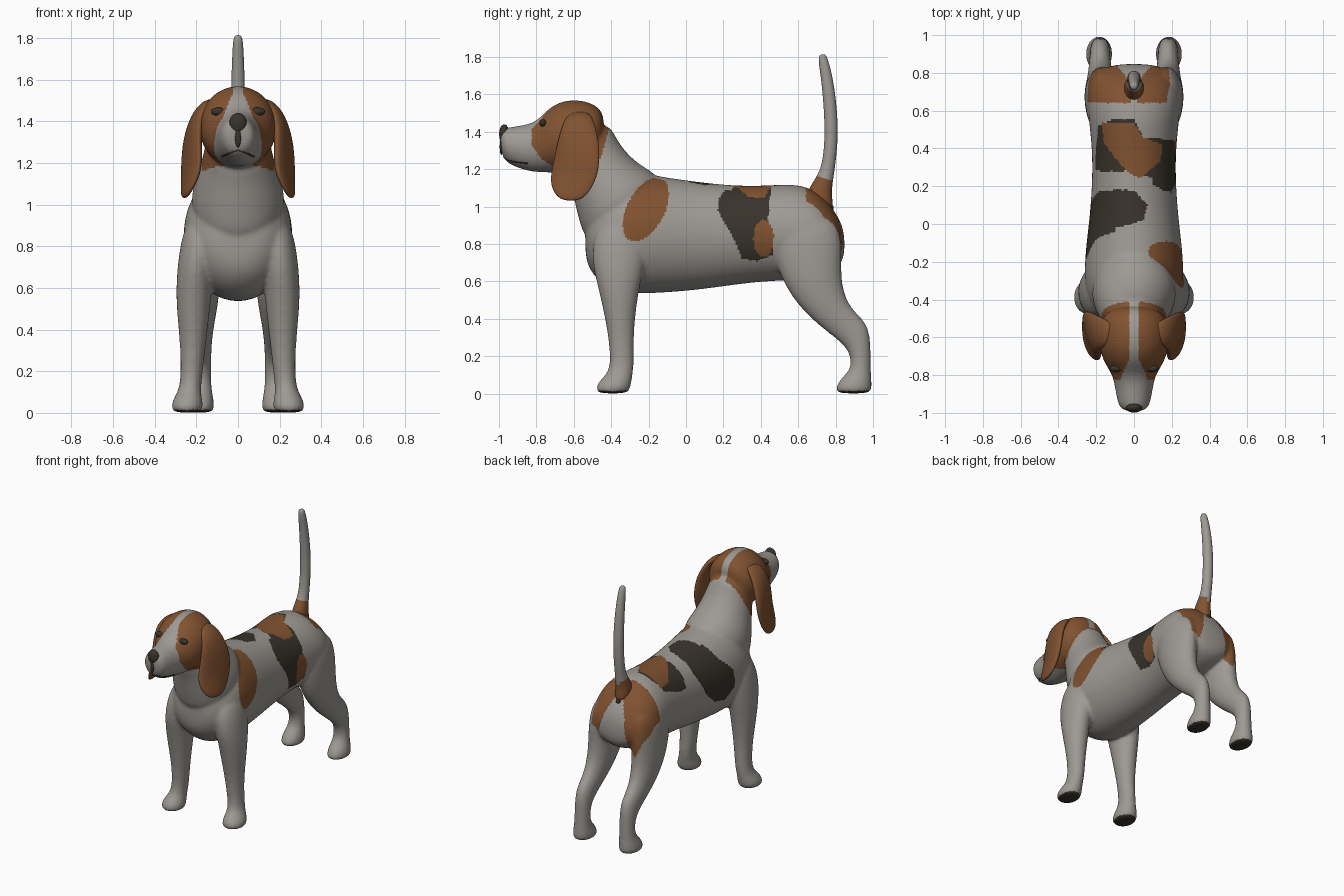
import bpy, bmesh, math
from mathutils import Vector
from mathutils.bvhtree import BVHTree


def material(name, rgb):
    m = bpy.data.materials.new(name)
    m.diffuse_color = (*rgb, 1)
    return m


WHITE = material("white_coat", (0.34, 0.32, 0.295))
BROWN = material("brown_coat", (0.22, 0.085, 0.03))
DARK = material("dark_coat", (0.04, 0.033, 0.024))


def loft(bm, rings, side=None, n=16):
    """Skin oval rings; each ring is (end point, opposite end point, half width)."""
    loops = []
    for p, q, w in rings:
        p, q = Vector(p), Vector(q)
        c, u = (p + q) / 2, (q - p) / 2
        s = Vector((1, 0, 0)) if side is None else Vector((-u.y, u.x, 0)).normalized()
        loops.append([bm.verts.new(c + u * math.cos(a) + s * w * math.sin(a))
                      for a in (2 * math.pi * i / n for i in range(n))])
    for a, b in zip(loops, loops[1:]):
        for i in range(n):
            bm.faces.new((a[i], a[(i + 1) % n], b[(i + 1) % n], b[i]))
    bm.faces.new(loops[0])
    bm.faces.new(loops[-1])


def finish(bm, name, mats, modifiers):
    bmesh.ops.recalc_face_normals(bm, faces=bm.faces)
    me = bpy.data.meshes.new(name)
    bm.to_mesh(me)
    bm.free()
    ob = bpy.data.objects.new(name, me)
    bpy.context.collection.objects.link(ob)
    for kind, settings in modifiers:
        mod = ob.modifiers.new(kind.lower(), kind)
        for k, v in settings.items():
            setattr(mod, k, v)
    final = bpy.data.meshes.new_from_object(ob.evaluated_get(bpy.context.evaluated_depsgraph_get()))
    ob.modifiers.clear()
    ob.data = final
    final.materials.clear()
    for m in mats:
        final.materials.append(m)
    for f in final.polygons:
        f.use_smooth = True
        f.material_index = 0
    return ob


def yz(rows, x=0.0):
    """Rings from (y1, z1, y2, z2, half width) rows in the plane at x."""
    return [((x, a, b), (x, c, d), w) for a, b, c, d, w in rows]


# Trunk: (y, bottom, top, half width)
trunk = [(-.54, .73, .90, .08), (-.51, .64, 1.02, .17), (-.42, .555, 1.12, .25), (-.30, .525, 1.2, .27),
         (-.15, .53, 1.17, .265), (.05, .545, 1.14, .238), (.25, .575, 1.118, .225), (.42, .595, 1.117, .228),
         (.58, .60, 1.13, .25), (.70, .62, 1.095, .25), (.80, .66, .98, .20), (.85, .72, .87, .12)]
neck = [(-.53, .76, -.08, 1.14, .24), (-.575, .92, -.22, 1.21, .225), (-.60, 1.03, -.31, 1.28, .19),
        (-.62, 1.12, -.38, 1.38, .165), (-.66, 1.20, -.42, 1.48, .15)]
head = [(-.988, 1.29, -.995, 1.40, .045), (-.97, 1.235, -.975, 1.425, .085), (-.88, 1.195, -.88, 1.435, .10),
        (-.80, 1.18, -.80, 1.455, .115), (-.76, 1.18, -.745, 1.52, .15), (-.69, 1.175, -.68, 1.565, .182),
        (-.60, 1.17, -.59, 1.58, .195), (-.52, 1.18, -.48, 1.555, .18), (-.46, 1.25, -.425, 1.48, .12)]
# Legs: (front y, z, back y, z, half width, centre x)
front_leg = [(-.46, .95, -.22, .95, .08, .17), (-.52, .75, -.20, .75, .09, .20), (-.475, .58, -.245, .58, .088, .213),
             (-.445, .45, -.265, .45, .077, .215), (-.415, .30, -.28, .30, .06, .217),
             (-.405, .15, -.275, .15, .052, .225), (-.43, .10, -.285, .10, .057, .235),
             (-.475, .06, -.29, .05, .076, .243), (-.485, .022, -.30, .022, .078, .245),
             (-.475, 0, -.31, 0, .068, .245)]
hind_leg = [(.45, .95, .80, .98, .09, .15), (.46, .72, .845, .80, .095, .17), (.55, .52, .825, .62, .09, .175),
            (.69, .375, .87, .46, .065, .18), (.82, .28, .975, .385, .055, .18), (.875, .22, .99, .27, .052, .18),
            (.885, .13, .99, .12, .052, .18), (.82, .08, .995, .05, .07, .185), (.795, .022, .995, .022, .073, .185),
            (.805, 0, .985, 0, .065, .185)]

# Fused body: trunk, neck, head and legs
bm = bmesh.new()
loft(bm, yz([(y, b, y, t, w) for y, b, t, w in trunk]))
loft(bm, yz(neck))
loft(bm, yz(head))
for s in (-1, 1):
    for leg in (front_leg, hind_leg):
        loft(bm, [((s * x, a, b), (s * x, c, d), w) for a, b, c, d, w, x in leg])
body = finish(bm, "body", [WHITE, BROWN, DARK],
              [("SUBSURF", {"levels": 2}), ("REMESH", {"mode": 'VOXEL', "voxel_size": .01}),
               ("SMOOTH", {"factor": .5, "iterations": 14})])


def inside(u, v, poly):
    hit = False
    for (a, b), (c, d) in zip(poly, poly[1:] + poly[:1]):
        if (b > v) != (d > v) and u < (c - a) * (v - b) / (d - b) + a:
            hit = not hit
    return hit


# Coat patches
saddle_side = [(.17, .98), (.18, 1.05), (.21, 1.09), (.25, 1.2), (.46, 1.2), (.43, .95), (.465, .87), (.46, .74),
               (.38, .71), (.30, .72), (.25, .84)]
saddle_top = [(-.21, .28), (-.19, .52), (-.10, .56), (0, .55), (.05, .46), (.26, .44), (.26, .2), (.17, .17),
              (.1, .24), (0, .28), (-.1, .28)]
saddle_tan = [(-.17, .54), (0, .53), (.05, .46), (.15, .42), (.14, .33), (.03, .24), (-.04, .28), (-.1, .35),
              (-.16, .43)]
flank_top = [(-.3, .17), (-.2, .18), (0, .18), (.07, .1), (.05, .02), (-.05, -.01), (-.13, -.02), (-.3, -.02)]
flank_side = [(.18, 1.2), (.17, 1.0), (.1, .85), (0, .75), (-.12, .72), (-.2, .8), (-.18, .93), (-.08, 1.03),
              (-.01, 1.2)]
rump_left = [(-.0, 1.14), (-.2, 1.14), (-.26, 1.0), (-.24, .8), (-.17, .64), (-.11, .70), (-.08, .9), (-.03, 1.02)]
rump_right = [(.0, 1.14), (.15, 1.14), (.19, .95), (.18, .8), (.12, .76), (.08, .9), (.03, 1.02)]
mask = [(-.82, 1.5), (-.825, 1.33), (-.77, 1.25), (-.68, 1.2), (-.5, 1.16), (-.45, 1.28), (-.41, 1.42),
        (-.40, 1.6), (-.7, 1.65)]


def coat(c, n):
    x, y, z = c
    if y < -.38 and z > 1.15:
        blaze = .028 + max(0, -.72 - y) * .45
        return 1 if inside(y, z, mask) and abs(x) > blaze else 0
    if z < .03 and n.z < -.6:
        return 2 if abs(x) > .1 else 0
    if z < .6:
        return 0
    if y > .64 and (inside(x, z, rump_left) or inside(x, z, rump_right)):
        return 1
    a, b = y + .215, z - .985
    if x > .08 and ((.47 * a + .88 * b) / .185) ** 2 + ((.88 * a - .47 * b) / .10) ** 2 < 1:
        return 1
    if x > .1 and ((y - .415) / .055) ** 2 + ((z - .83) / .10) ** 2 < 1:
        return 1
    if z > .95 and inside(x, y, saddle_tan):
        return 1
    if z > .95 and inside(x, y, saddle_top) or x > .1 and inside(y, z, saddle_side):
        return 2
    if z > 1.0 and inside(x, y, flank_top) or x < -.1 and inside(y, z, flank_side):
        return 2
    return 0


for f in body.data.polygons:
    f.material_index = coat(f.center, f.normal)

# Tail, tan at the root
bm = bmesh.new()
loft(bm, yz([(.63, 1.03, .80, .97, .06), (.66, 1.11, .775, 1.06, .05), (.715, 1.18, .79, 1.16, .036),
             (.735, 1.28, .805, 1.27, .036), (.742, 1.40, .815, 1.40, .036), (.735, 1.55, .805, 1.56, .034),
             (.72, 1.70, .782, 1.71, .029), (.705, 1.79, .755, 1.80, .024), (.715, 1.815, .745, 1.815, .014)]))
tail = finish(bm, "tail", [WHITE, BROWN], [("SUBSURF", {"levels": 2})])
for f in tail.data.polygons:
    f.material_index = int(f.center.z + .5 * (f.center.y - .73) < 1.15)

# Hanging ears
ear = [((.12, -.62, 1.51), (.12, -.52, 1.51), .03), ((.18, -.66, 1.45), (.185, -.49, 1.46), .035),
       ((.19, -.69, 1.34), (.245, -.46, 1.34), .036), ((.18, -.715, 1.22), (.262, -.46, 1.22), .035),
       ((.19, -.73, 1.14), (.265, -.48, 1.14), .03), ((.225, -.71, 1.07), (.268, -.52, 1.07), .022),
       ((.25, -.66, 1.03), (.265, -.57, 1.03), .012)]
for s, name in ((1, "ear_right"), (-1, "ear_left")):
    bm = bmesh.new()
    loft(bm, [((s * p[0], p[1], p[2]), (s * q[0], q[1], q[2]), w) for p, q, w in ear], side="level")
    finish(bm, name, [BROWN], [("SUBSURF", {"levels": 2})])

# Small dark details seated on the body surface
tree = BVHTree.FromPolygons([v.co for v in body.data.vertices], [tuple(f.vertices) for f in body.data.polygons])


def surface(x, z, front=True):
    d = 1 if front else -1
    return tree.ray_cast(Vector((x, -2 * d, z)), Vector((0, d, 0)))[0] or Vector((x, -.9 * d, z))


def bead(name, at, size):
    bm = bmesh.new()
    bmesh.ops.create_uvsphere(bm, u_segments=20, v_segments=12, radius=1)
    for v in bm.verts:
        v.co = Vector(a * b for a, b in zip(v.co, size)) + at
    finish(bm, name, [DARK], [])


for s, name in ((1, "eye_right"), (-1, "eye_left")):
    bead(name, surface(s * .095, 1.447), (.035, .018, .02))
bead("nose", Vector((0, -.972, 1.388)), (.043, .027, .052))
bead("nose_groove", surface(0, 1.32), (.014, .008, .045))
bead("vent", surface(0, .99, False), (.018, .008, .018))

# Mouth line
bm = bmesh.new()
pts = [surface(x, 1.265 - abs(x) * .45) for x in (-.075, -.05, -.025, 0, .025, .05, .075)]
loft(bm, [(p - Vector((0, 0, .005)), p + Vector((0, 0, .005)), .006) for p in pts], n=6)
finish(bm, "mouth", [DARK], [])
